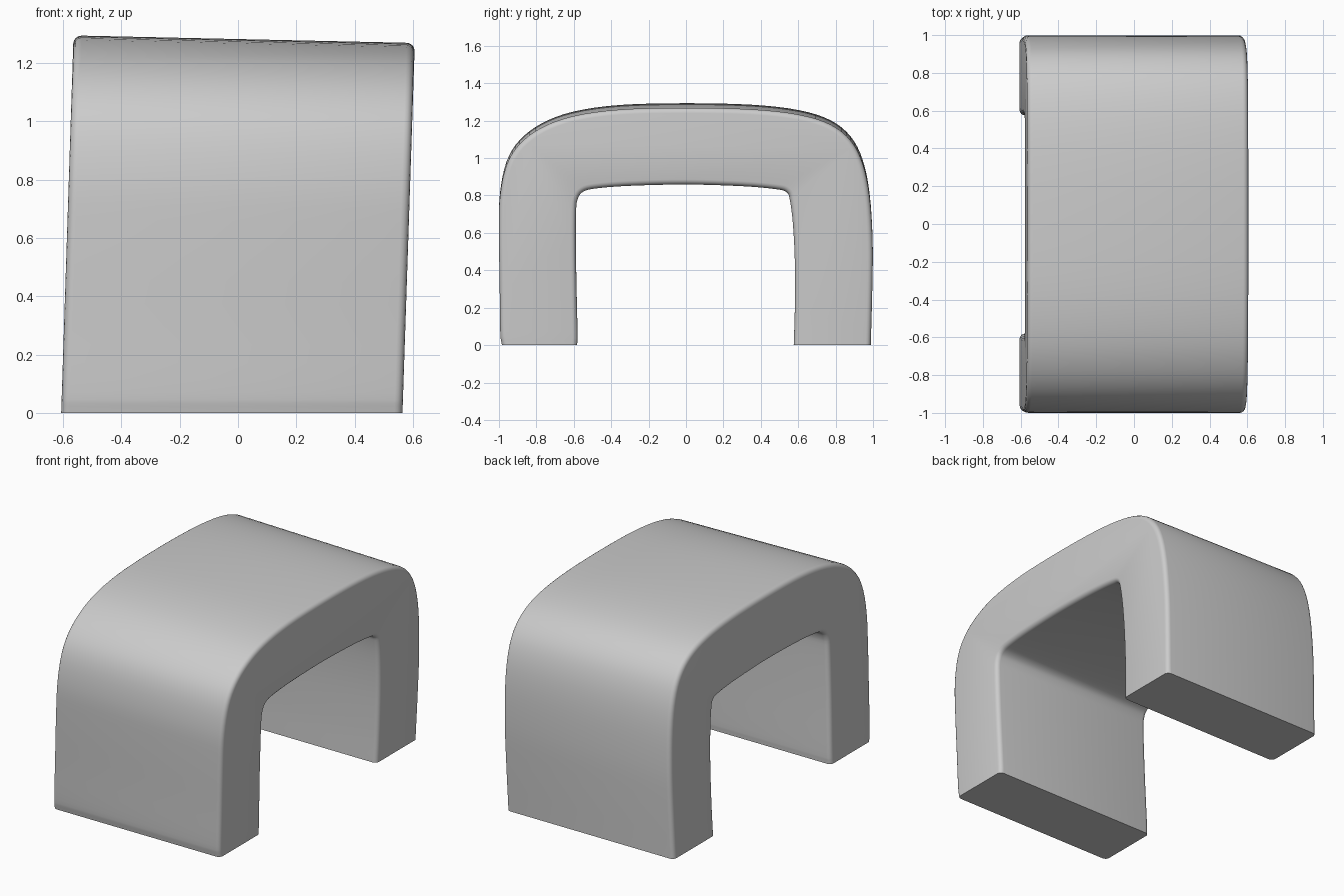
import bpy, bmesh
from mathutils import Vector

if "Cube" in bpy.data.objects:
    bpy.data.objects.remove(bpy.data.objects["Cube"])

# Side profile control points (y, z): outer skin, then inner opening
OUTER = [(-0.95, -0.2), (-0.984, 0.0), (-0.993, 0.07), (-0.996, 0.3), (-1.0, 0.6),
         (-0.995, 0.8), (-0.96, 0.97), (-0.89, 1.085), (-0.77, 1.175), (-0.6, 1.237),
         (-0.35, 1.272), (0.0, 1.281), (0.35, 1.273), (0.6, 1.245), (0.77, 1.192),
         (0.88, 1.105), (0.945, 0.98), (0.982, 0.8), (0.998, 0.55), (0.996, 0.3),
         (0.988, 0.0), (0.984, -0.2)]
INNER = [(0.57, -0.2), (0.576, 0.0), (0.582, 0.2), (0.582, 0.45), (0.572, 0.65),
         (0.556, 0.78), (0.538, 0.825), (0.48, 0.842), (0.3, 0.858), (0.0, 0.867),
         (-0.3, 0.86), (-0.48, 0.846), (-0.55, 0.828), (-0.58, 0.785), (-0.588, 0.7),
         (-0.587, 0.4), (-0.58, 0.07), (-0.582, 0.0), (-0.59, -0.2)]
HALF_W = 0.585


def smooth_curve(points, steps):
    """Catmull-Rom curve through the points."""
    p = [Vector(q) for q in points]
    p = [2 * p[0] - p[1]] + p + [2 * p[-1] - p[-2]]
    out = []
    for i in range(1, len(p) - 2):
        a, b, c, d = p[i - 1:i + 3]
        for k in range(steps):
            t = k / steps
            out.append(0.5 * (2 * b + (c - a) * t + (2 * a - 5 * b + 4 * c - d) * t * t
                              + (3 * b - a - 3 * c + d) * t ** 3))
    return out + [p[-2]]


# Extrude the arch across x
profile = smooth_curve(OUTER, 4) + smooth_curve(INNER, 4)
bm = bmesh.new()
cap = bm.faces.new([bm.verts.new((-HALF_W, q.x, q.y)) for q in profile])
ext = bmesh.ops.extrude_face_region(bm, geom=[cap], use_keep_orig=True)
bmesh.ops.translate(bm, vec=(2 * HALF_W, 0, 0),
                    verts=[v for v in ext["geom"] if isinstance(v, bmesh.types.BMVert)])
bmesh.ops.recalc_face_normals(bm, faces=bm.faces[:])

# Round the rims of both end faces
rims = [e for e in bm.edges
        if abs(e.verts[0].co.x - e.verts[1].co.x) < 1e-5
        and max(v.co.z for v in e.verts) > -0.199]
bmesh.ops.bevel(bm, geom=rims, offset=0.028, offset_type='OFFSET', segments=4,
                profile=0.5, affect='EDGES', clamp_overlap=False)

# Lean the arch slightly and slope its top
for v in bm.verts:
    x, z = v.co.x, v.co.z
    v.co.x = x + 0.033 * (z - 0.64)
    v.co.z = z - 0.022 * x * max(z, 0) / 1.28

# Cut the feet flat on the ground
cut = bmesh.ops.bisect_plane(bm, geom=bm.verts[:] + bm.edges[:] + bm.faces[:],
                             plane_co=(0, 0, 0), plane_no=(0, 0, 1), clear_inner=True)
bmesh.ops.holes_fill(bm, edges=[e for e in bm.edges if e.is_boundary], sides=0)
bmesh.ops.recalc_face_normals(bm, faces=bm.faces[:])

mesh = bpy.data.meshes.new("arch")
bm.to_mesh(mesh)
bm.free()
arch = bpy.data.objects.new("arch", mesh)
bpy.context.collection.objects.link(arch)

grey = bpy.data.materials.new("light grey")
grey.diffuse_color = (0.6, 0.6, 0.6, 1)
grey.use_nodes = True
grey.node_tree.nodes["Principled BSDF"].inputs["Base Color"].default_value = grey.diffuse_color
mesh.materials.append(grey)

bpy.context.view_layer.objects.active = arch
arch.select_set(True)
bpy.ops.object.shade_smooth_by_angle(angle=0.7)
